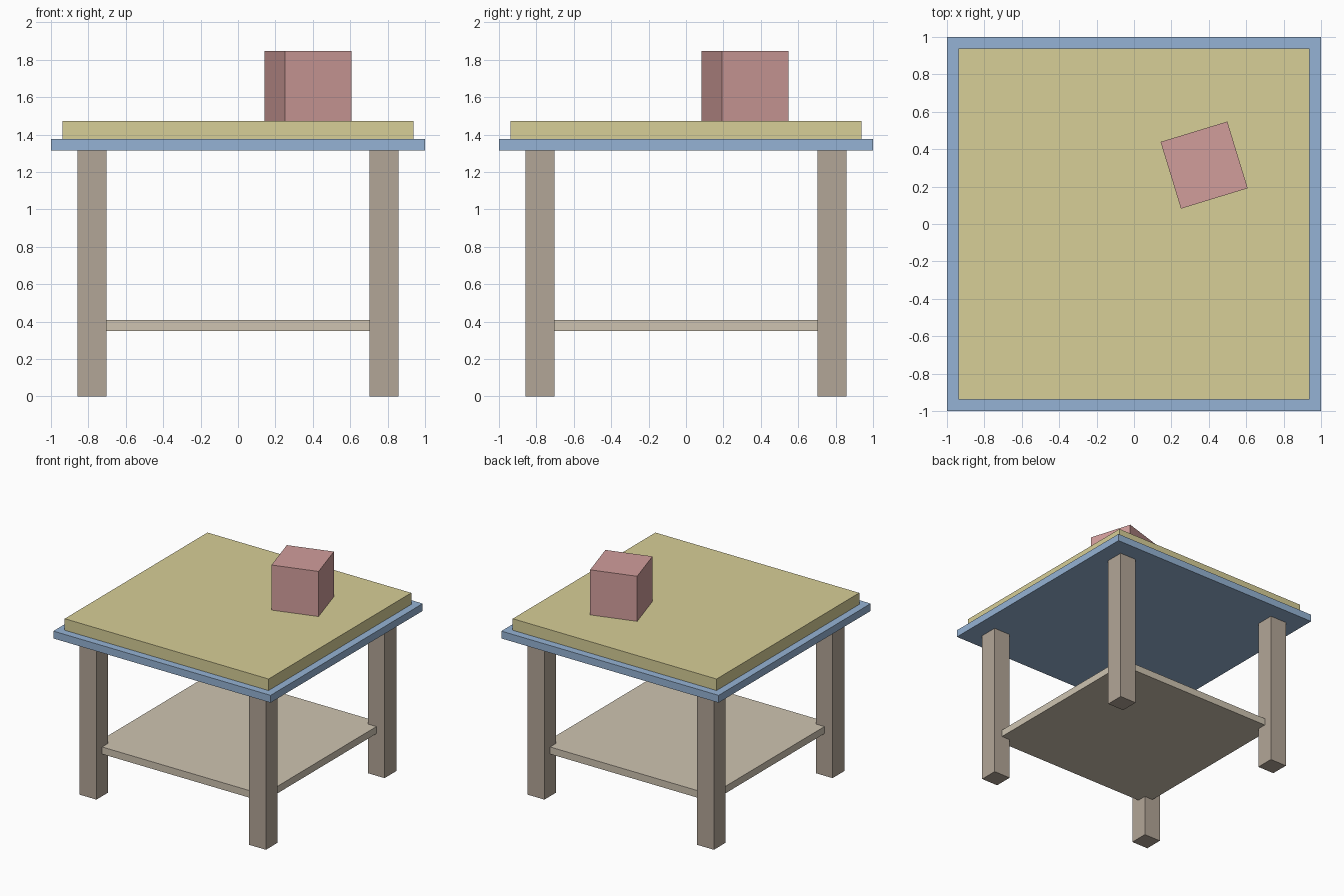
import bpy
import math

if "Cube" in bpy.data.objects:
    bpy.data.objects.remove(bpy.data.objects["Cube"])


def material(name, rgb):
    m = bpy.data.materials.new(name)
    m.diffuse_color = (*rgb, 1)
    m.use_nodes = True
    m.node_tree.nodes["Principled BSDF"].inputs["Base Color"].default_value = m.diffuse_color
    return m


def box(name, x, y, z0, z1, width, mat, turn=0):
    """Square-based block between heights z0 and z1."""
    bpy.ops.mesh.primitive_cube_add(size=1, location=(x, y, (z0 + z1) / 2),
                                    rotation=(0, 0, turn))
    ob = bpy.context.object
    ob.name = name
    ob.scale = (width, width, z1 - z0)
    bpy.ops.object.transform_apply(location=False, rotation=False, scale=True)
    ob.data.materials.append(mat)
    return ob


dark_wood = material("dark_wood", (0.45, 0.38, 0.31))
light_wood = material("light_wood", (0.62, 0.55, 0.44))
blue = material("blue", (0.30, 0.45, 0.66))
yellow = material("yellow", (0.68, 0.62, 0.31))
red = material("red", (0.64, 0.34, 0.33))

# Four square legs
for side, sx in (("left", -1), ("right", 1)):
    for end, sy in (("front", -1), ("back", 1)):
        box(f"{end}_{side}_leg", 0.78 * sx, 0.78 * sy, 0, 1.316, 0.155, dark_wood)

# Lower shelf, its corners let into the legs
box("shelf", 0, 0, 0.35, 0.409, 1.564, light_wood)

# Table top and the raised slab on it
box("table_top", 0, 0, 1.316, 1.377, 2.0, blue)
box("top_slab", 0, 0, 1.377, 1.473, 1.876, yellow)

# Turned block standing on the slab
box("block", 0.375, 0.315, 1.473, 1.848, 0.373, red, math.radians(17))
